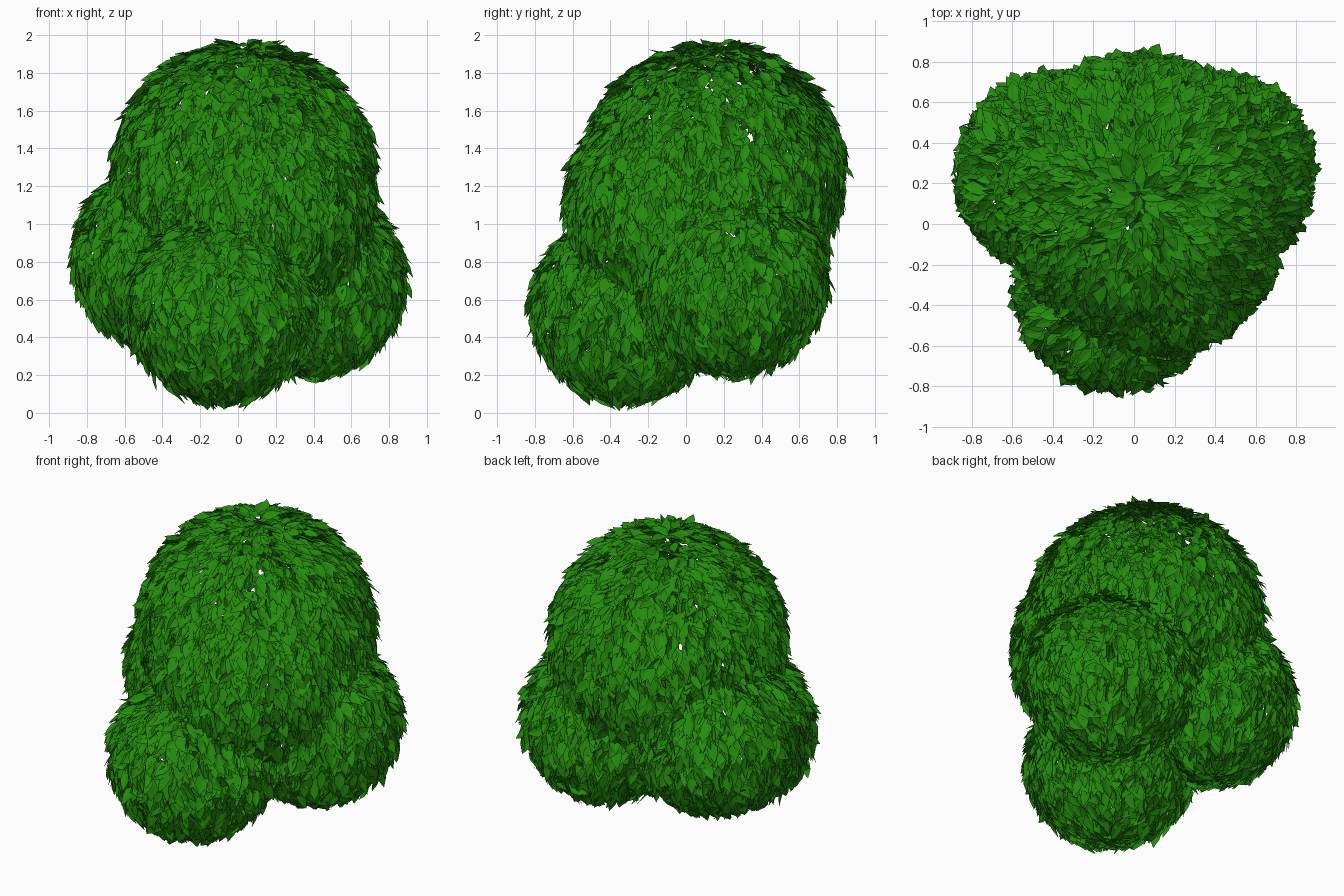
import bpy, math, random
from mathutils import Vector, Matrix

if "Cube" in bpy.data.objects:
    bpy.data.objects.remove(bpy.data.objects["Cube"])

random.seed(4)

# Leafy clumps: centre, radius
CLUMPS = [("crown", (0.03, 0.145, 1.265), 0.685),
          ("crown_bulge", (0.13, -0.05, 1.11), 0.58),
          ("front_clump", (-0.09, -0.32, 0.555), 0.49),
          ("left_clump", (-0.38, 0.25, 0.82), 0.485),
          ("right_clump", (0.39, 0.25, 0.70), 0.49)]
DENSITY = 720  # leaves per square unit

green = bpy.data.materials.new("leaf_green")
green.diffuse_color = (0.018, 0.26, 0.004, 1)
green.use_nodes = True
green.node_tree.nodes["Principled BSDF"].inputs["Base Color"].default_value = green.diffuse_color

# One folded leaf: midrib along y, facing +z
LEAF = [(0, 0, 0), (0.42, 0.28, 0.04), (0.36, 0.6, 0.04), (0, 1, 0),
        (-0.36, 0.6, 0.04), (-0.42, 0.28, 0.04)]
LEAF_FACES = [(0, 1, 2, 3), (0, 3, 4, 5)]


def build_clump(name, centre, radius):
    centre = Vector(centre)
    others = [(Vector(c), r) for n, c, r in CLUMPS if n != name]
    verts, faces = [], []
    count = int(4 * math.pi * radius ** 2 * DENSITY)
    for i in range(count):
        # evenly spread, jittered point on the sphere
        z = 1 - 2 * (i + 0.5) / count
        a = i * 2.399963
        n = Vector((math.cos(a) * math.sqrt(1 - z * z),
                    math.sin(a) * math.sqrt(1 - z * z), z))
        n = (n + Vector([random.gauss(0, 0.03 / radius) for _ in range(3)])).normalized()
        p = centre + n * (radius - random.uniform(-0.01, 0.03))
        # leave out leaves buried inside a neighbour
        if any((p - c).length < r - 0.06 for c, r in others):
            continue
        # tip hangs down the surface, swung and lifted at random
        down = Vector((0, 0, -1)) + n * n.z
        if down.length < 0.05:
            continue
        down.normalize()
        down = Matrix.Rotation(random.gauss(0, 0.42), 3, n) @ down
        side = down.cross(n)
        lift = random.gauss(0.25, 0.2)
        tip = down * math.cos(lift) + n * math.sin(lift)
        up = side.cross(tip)
        roll = Matrix.Rotation(random.gauss(0, 0.4), 3, tip)
        side, up = roll @ side, roll @ up
        length = random.uniform(0.1, 0.145)
        width = length * random.uniform(0.5, 0.68)
        k = len(verts)
        verts += [p + side * (x * width) + tip * ((y - 0.3) * length) + up * (h * length)
                  for x, y, h in LEAF]
        faces += [tuple(k + j for j in f) for f in LEAF_FACES]
    mesh = bpy.data.meshes.new(name)
    mesh.from_pydata(verts, [], faces)
    mesh.materials.append(green)
    obj = bpy.data.objects.new(name, mesh)
    bpy.context.collection.objects.link(obj)


for clump in CLUMPS:
    build_clump(*clump)
